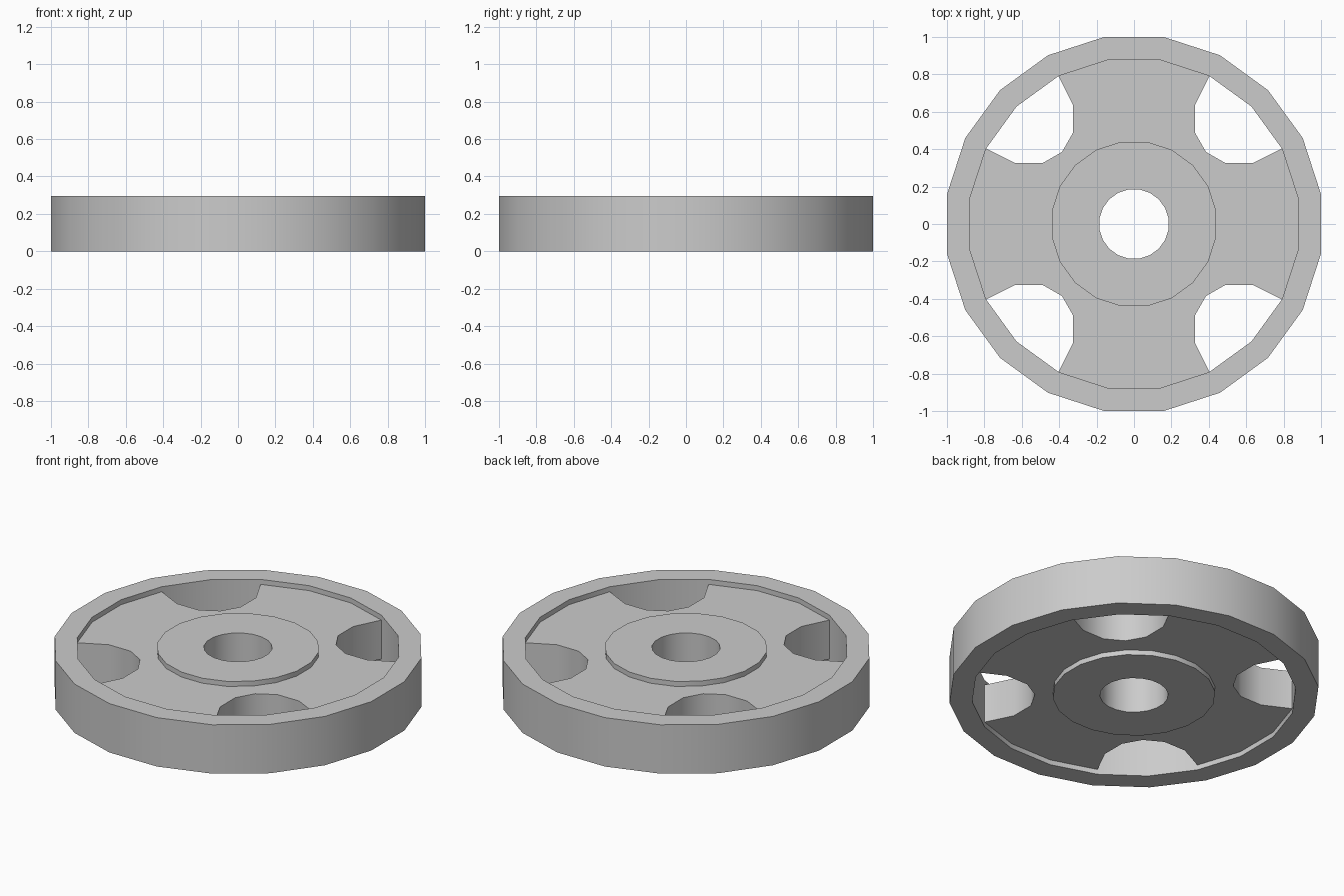
import bpy, bmesh, math

HEIGHT = 0.295
STEP = 0.03          # how far the web sits below the rim and hub faces
SIDES = 20
RIM_R, WEB_R, HUB_R, BORE_R = 1.0125, 0.888, 0.445, 0.187

if "Cube" in bpy.data.objects:
    bpy.data.objects.remove(bpy.data.objects["Cube"])

metal = bpy.data.materials.new("plain_grey")
metal.use_nodes = True
GREY = (0.6, 0.6, 0.6, 1)
metal.diffuse_color = GREY
metal.node_tree.nodes["Principled BSDF"].inputs["Base Color"].default_value = GREY


def circle(radius):
    """Regular polygon with flats facing the axes."""
    angles = [math.tau * (i + 0.5) / SIDES for i in range(SIDES)]
    return [(radius * math.cos(a), radius * math.sin(a)) for a in angles]


def finish(bm, name):
    bmesh.ops.recalc_face_normals(bm, faces=bm.faces)
    mesh = bpy.data.meshes.new(name)
    bm.to_mesh(mesh)
    bm.free()
    mesh.materials.append(metal)
    ob = bpy.data.objects.new(name, mesh)
    bpy.context.collection.objects.link(ob)
    bpy.ops.object.select_all(action='DESELECT')
    ob.select_set(True)
    bpy.context.view_layer.objects.active = ob
    bpy.ops.object.shade_smooth_by_angle(angle=math.radians(35))


def ring(name, outer, inner):
    """Closed square-edged ring over the full height."""
    bm = bmesh.new()
    loops = [[bm.verts.new((x, y, z)) for x, y in circle(r)]
             for r, z in ((outer, 0), (outer, HEIGHT), (inner, HEIGHT), (inner, 0))]
    for k in range(4):
        a, b = loops[k], loops[(k + 1) % 4]
        for i in range(SIDES):
            j = (i + 1) % SIDES
            bm.faces.new((a[i], a[j], b[j], b[i]))
    finish(bm, name)


def web_outline():
    """Outline with a rounded window in each quadrant; flag marks window walls."""
    rim = circle(WEB_R)
    half = [(0.635, 0.325), (0.49, 0.325), (0.385, 0.385)]
    window = half + [(y, x) for x, y in half[1::-1]]
    points = []
    for q in range(4):
        c, s = ((1, 0), (0, 1), (-1, 0), (0, -1))[q]
        arc = [rim[0], rim[1]] + window + [rim[3], rim[4]]
        for i, (x, y) in enumerate(arc):
            points.append((x * c - y * s, x * s + y * c, 1 <= i <= len(window) + 1))
    return points


def build_web():
    bm = bmesh.new()
    outline, hub = web_outline(), circle(HUB_R)
    levels = []
    for z in (STEP, HEIGHT - STEP):
        outer = [bm.verts.new((p[0], p[1], z)) for p in outline]
        inner = [bm.verts.new((x, y, z)) for x, y in hub]
        edges = [bm.edges.new((loop[i - 1], loop[i]))
                 for loop in (outer, inner) for i in range(len(loop))]
        bmesh.ops.triangle_fill(bm, use_beauty=True, edges=edges,
                                normal=(0, 0, 1 if levels else -1))
        levels.append(outer)
    low, high = levels
    # Window walls only: the rim and hub close the other edges
    for i, p in enumerate(outline):
        if p[2]:
            j = (i + 1) % len(outline)
            bm.faces.new((low[i], low[j], high[j], high[i]))
    finish(bm, "web")


ring("rim", RIM_R, WEB_R)
ring("hub", HUB_R, BORE_R)
build_web()
